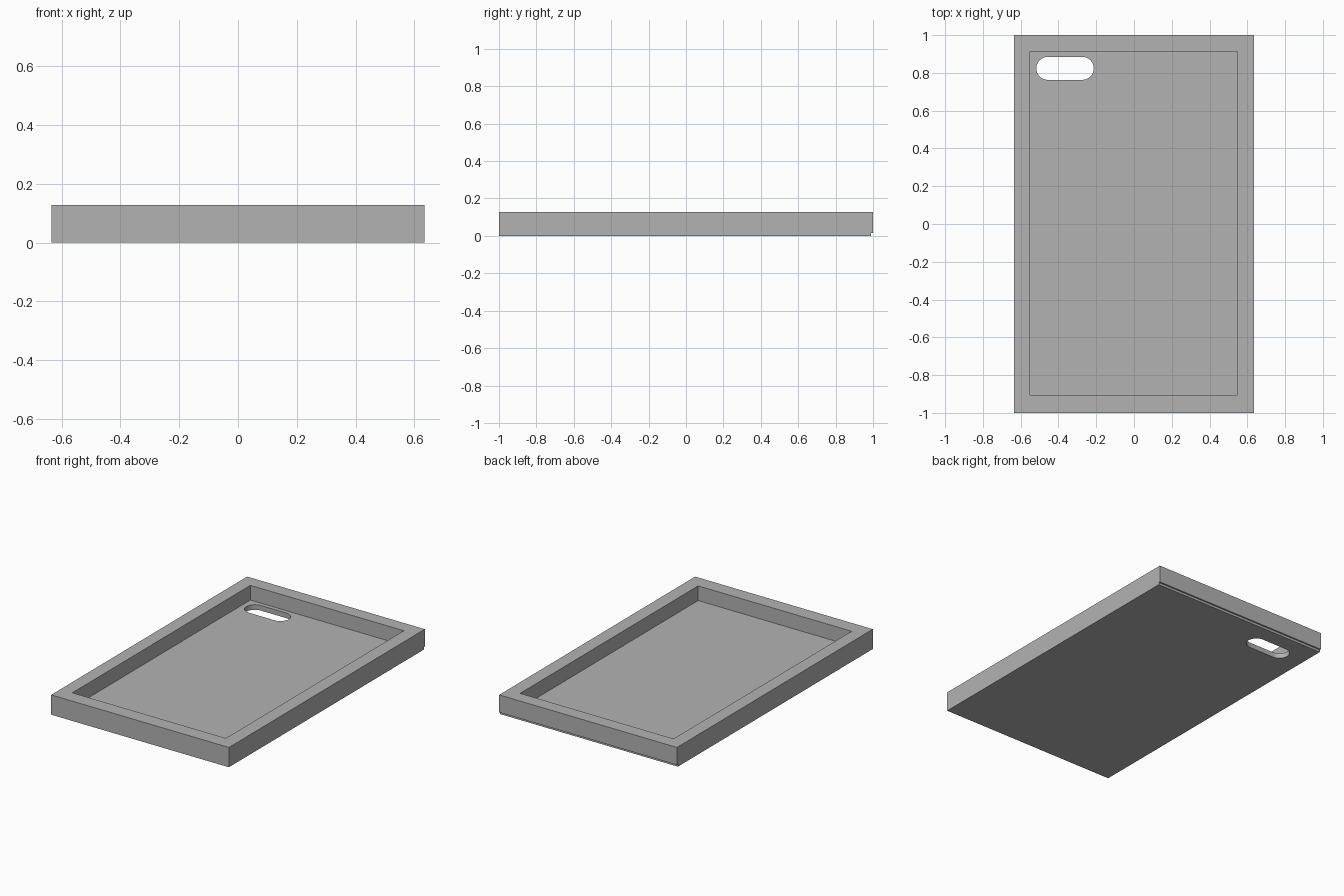
import bpy
import bmesh
from math import cos, sin, pi

cube = bpy.data.objects.get("Cube")
if cube:
    bpy.data.objects.remove(cube, do_unlink=True)

grey = bpy.data.materials.new("plain grey")
grey.use_nodes = True
GREY = (0.45, 0.45, 0.45, 1)
grey.diffuse_color = GREY
grey.node_tree.nodes["Principled BSDF"].inputs["Base Color"].default_value = GREY

HALF_W, HEIGHT, PLATE, FLOOR = 0.635, 0.128, 0.015, 0.033


def prism(name, outline, z0, z1):
    """Extrude a flat outline from z0 up to z1."""
    bm = bmesh.new()
    base = bm.faces.new([bm.verts.new((x, y, z0)) for x, y in outline])
    top = bmesh.ops.extrude_face_region(bm, geom=[base])["geom"]
    verts = [v for v in top if isinstance(v, bmesh.types.BMVert)]
    bmesh.ops.translate(bm, verts=verts, vec=(0, 0, z1 - z0))
    bmesh.ops.recalc_face_normals(bm, faces=bm.faces)
    mesh = bpy.data.meshes.new(name)
    bm.to_mesh(mesh)
    bm.free()
    mesh.materials.append(grey)
    obj = bpy.data.objects.new(name, mesh)
    bpy.context.collection.objects.link(obj)
    return obj


def rect(x0, x1, y0, y1):
    return [(x0, y0), (x1, y0), (x1, y1), (x0, y1)]


def slot(x0, x1, y0, y1, steps=16):
    """Outline with two half-round ends."""
    r, cy = (y1 - y0) / 2, (y0 + y1) / 2
    points = []
    for cx, start in ((x1 - r, -pi / 2), (x0 + r, pi / 2)):
        for i in range(steps + 1):
            a = start + pi * i / steps
            points.append((cx + r * cos(a), cy + r * sin(a)))
    return points


def cut(obj, cutter):
    mod = obj.modifiers.new("cut", "BOOLEAN")
    mod.operation = "DIFFERENCE"
    mod.solver = "EXACT"
    mod.object = cutter
    bpy.context.view_layer.objects.active = obj
    bpy.ops.object.modifier_apply(modifier=mod.name)


# Shell with raised rim, and the slightly shorter back plate under it
shell = prism("case_shell", rect(-HALF_W, HALF_W, -1, 1), PLATE, HEIGHT)
plate = prism("back_plate", rect(-HALF_W, HALF_W, -1, 0.99), 0, PLATE)

# Recess inside the rim
recess = prism("recess_cutter", rect(-0.55, 0.547, -0.905, 0.912), FLOOR, 0.3)
cut(shell, recess)

# Camera slot through floor and plate
opening = prism("slot_cutter", slot(-0.517, -0.213, 0.763, 0.885), -0.1, 0.3)
for part in (shell, plate):
    cut(part, opening)

for cutter in (recess, opening):
    bpy.data.objects.remove(cutter, do_unlink=True)

# Smooth only the rounded slot ends
for part in (shell, plate):
    bpy.ops.object.select_all(action="DESELECT")
    part.select_set(True)
    bpy.context.view_layer.objects.active = part
    bpy.ops.object.shade_smooth_by_angle(angle=pi / 6)
